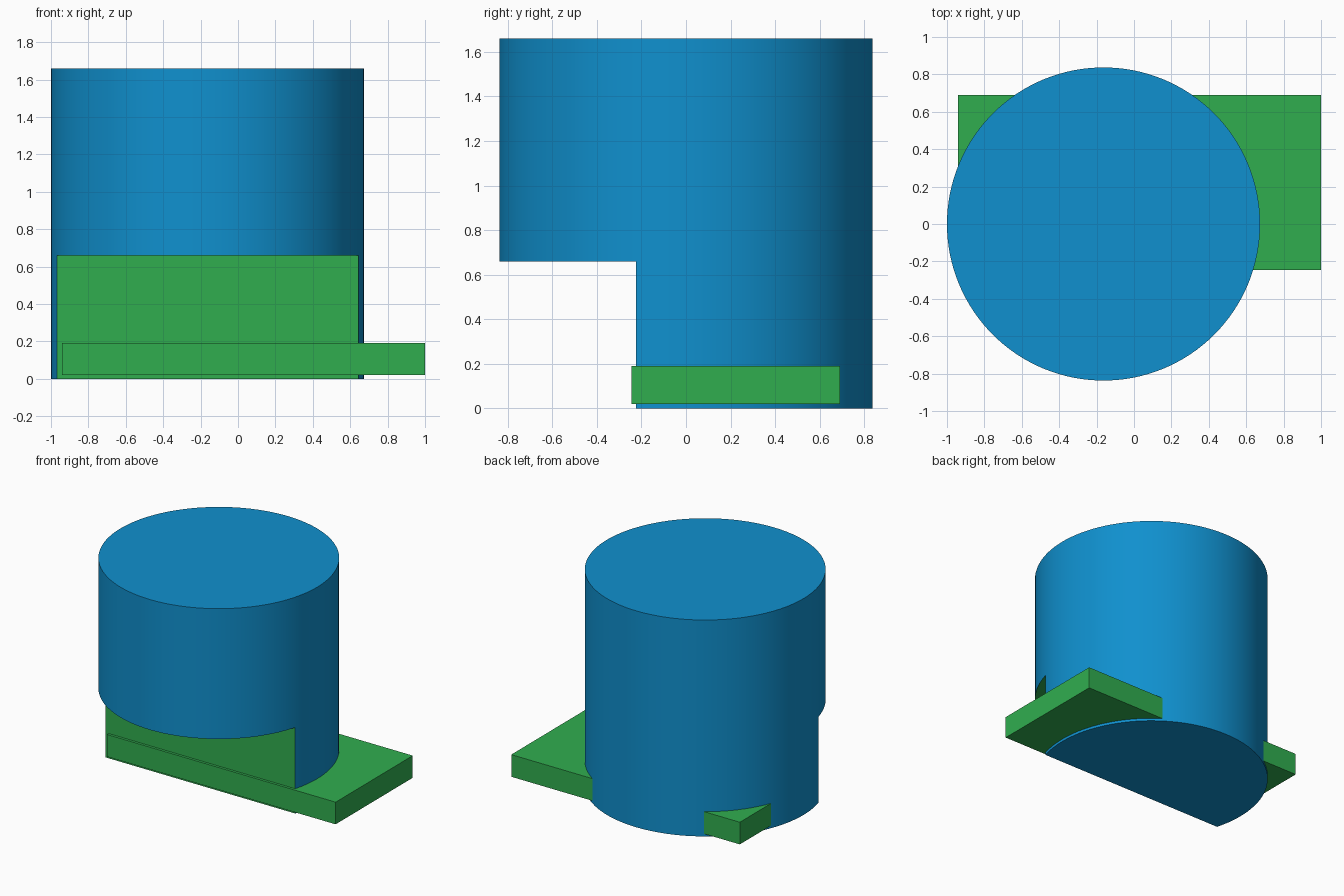
import bpy
import math

if "Cube" in bpy.data.objects:
    bpy.data.objects.remove(bpy.data.objects["Cube"])


def make_material(name, rgb):
    mat = bpy.data.materials.new(name)
    mat.diffuse_color = (*rgb, 1.0)
    mat.use_nodes = True
    mat.node_tree.nodes["Principled BSDF"].inputs["Base Color"].default_value = mat.diffuse_color
    return mat


blue = make_material("blue", (0.005, 0.28, 0.62))
green = make_material("green", (0.03, 0.42, 0.078))


def make_box(name, low, high, mat):
    center = [(a + b) / 2 for a, b in zip(low, high)]
    bpy.ops.mesh.primitive_cube_add(size=1, location=center)
    box = bpy.context.object
    box.name = name
    box.scale = [b - a for a, b in zip(low, high)]
    bpy.ops.object.transform_apply(location=False, rotation=False, scale=True)
    box.data.materials.append(mat)
    return box


RADIUS, HEIGHT, CENTER_X = 0.837, 1.66, -0.163
STEP_Z, STEP_Y = 0.66, -0.225

# Block removed from the lower front of the drum
cutter = make_box("notch_cutter", (-1.5, -1.5, -0.5), (1.5, STEP_Y, STEP_Z), green)
cutter.hide_render = True
cutter.hide_set(True)

# Main drum with the notch
bpy.ops.mesh.primitive_cylinder_add(vertices=128, radius=RADIUS, depth=HEIGHT,
                                    location=(CENTER_X, 0, HEIGHT / 2))
drum = bpy.context.object
drum.name = "notched_drum"
drum.data.materials.append(blue)
drum.data.materials.append(green)
cut = drum.modifiers.new("notch", 'BOOLEAN')
cut.operation = 'DIFFERENCE'
cut.solver = 'EXACT'
cut.object = cutter
bpy.ops.object.modifier_apply(modifier=cut.name)
bpy.data.objects.remove(cutter, do_unlink=True)

# Notch wall and ceiling are green, the rest is blue
for face in drum.data.polygons:
    c, n = face.center, face.normal
    z = c.z + HEIGHT / 2
    wall = n.y < -0.99 and abs(c.y - STEP_Y) < 0.01
    ceiling = n.z < -0.99 and abs(z - STEP_Z) < 0.01
    face.material_index = 1 if wall or ceiling else 0
bpy.ops.object.shade_smooth_by_angle(angle=math.radians(30))

# Flat plate running through the drum base
make_box("base_plate", (-0.94, -0.245, 0.02), (1.0, 0.69, 0.19), green)
